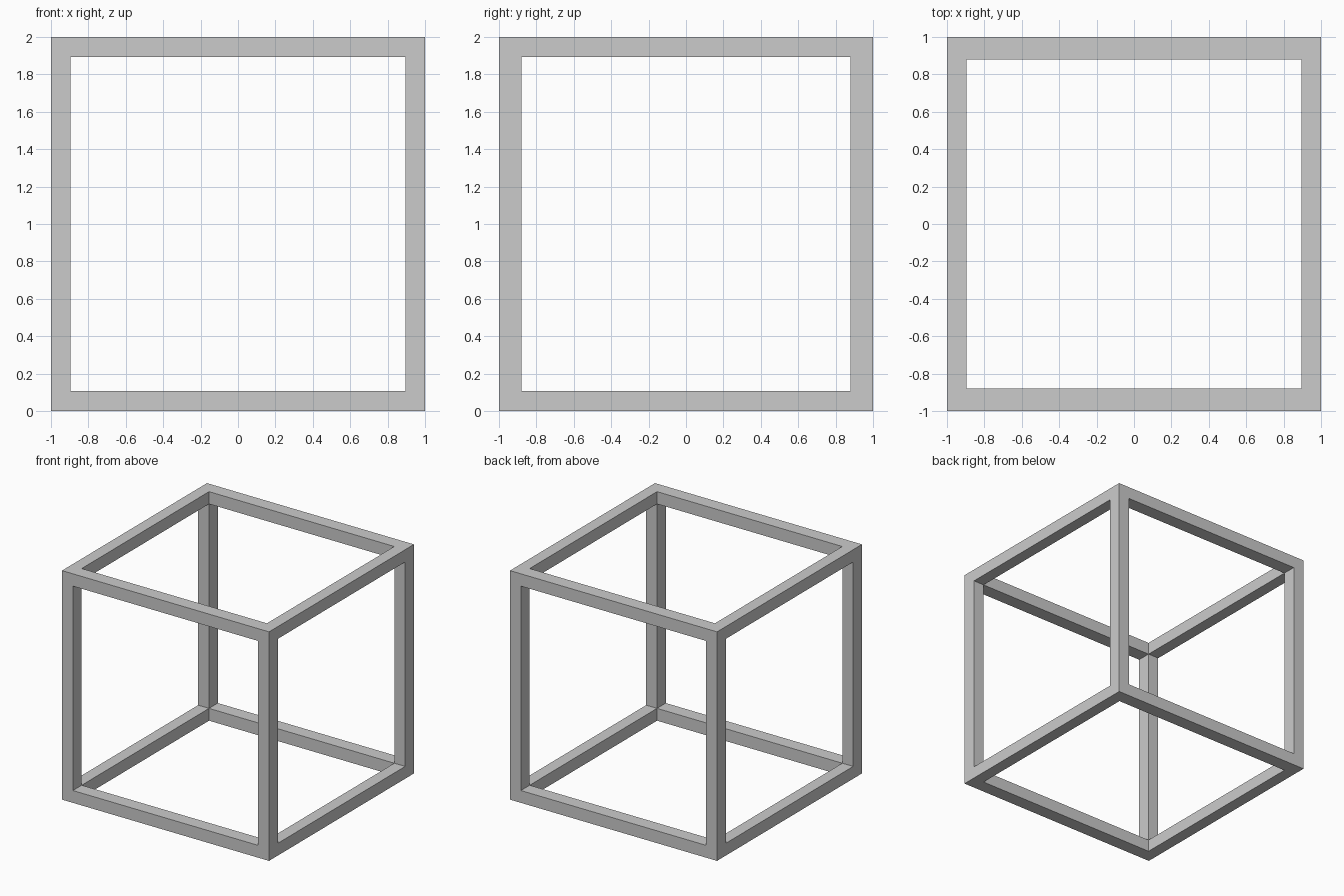
import bpy

if "Cube" in bpy.data.objects:
    bpy.data.objects.remove(bpy.data.objects["Cube"])

SIZE = 2.0
OPENING = (1.79, 1.757, 1.785)  # clear width of the frame along x, y, z


def box(name, dims):
    bpy.ops.mesh.primitive_cube_add(size=1, location=(0, 0, SIZE / 2))
    obj = bpy.context.object
    obj.name = name
    obj.scale = dims
    bpy.ops.object.transform_apply(location=False, rotation=False, scale=True)
    return obj


# Solid block that becomes the open cube frame
frame = box("cube_frame", (SIZE, SIZE, SIZE))

# Cut a rectangular opening right through along each axis
for axis, label in enumerate("xyz"):
    dims = list(OPENING)
    dims[axis] = SIZE * 1.5
    cutter = box("opening_cutter_" + label, dims)
    cutter.hide_render = True
    mod = frame.modifiers.new("opening_" + label, 'BOOLEAN')
    mod.operation = 'DIFFERENCE'
    mod.solver = 'EXACT'
    mod.object = cutter
    bpy.context.view_layer.objects.active = frame
    bpy.ops.object.modifier_apply(modifier=mod.name)
    bpy.data.objects.remove(cutter, do_unlink=True)
